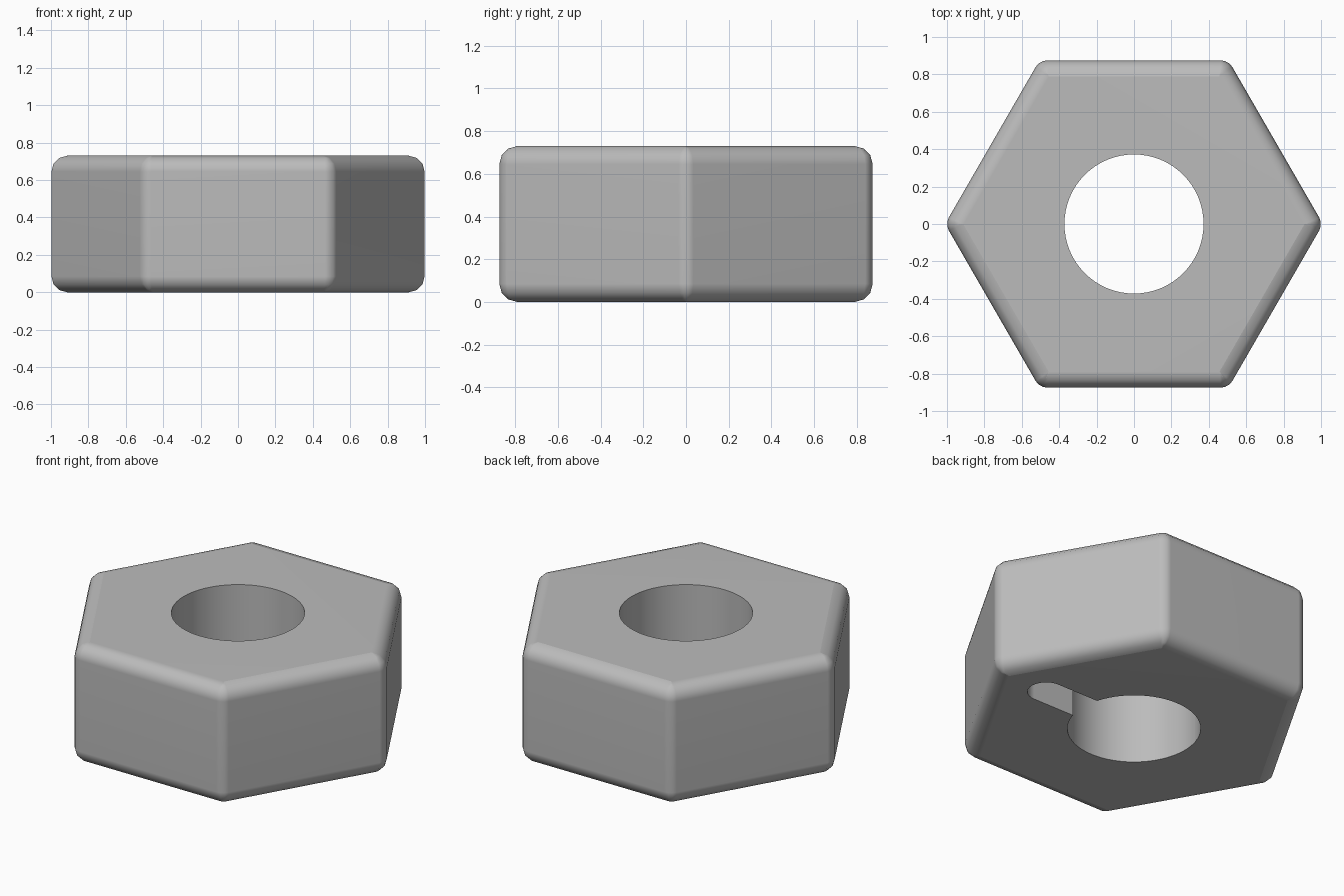
import bpy
import bmesh
import math
from math import radians

APOTHEM, HEIGHT = 0.875, 0.73
HOLE_R = 0.372
SLOT_R, SLOT_REACH, SLOT_DEPTH = 0.105, 0.64, 0.19

default = bpy.data.objects.get("Cube")
if default:
    bpy.data.objects.remove(default, do_unlink=True)

steel = bpy.data.materials.new("plain grey steel")
steel.use_nodes = True
grey = (0.5, 0.5, 0.5, 1)
steel.diffuse_color = grey
steel.node_tree.nodes["Principled BSDF"].inputs["Base Color"].default_value = grey


def prism(name, outline, z0, z1):
    """Closed upright prism over a counter-clockwise outline."""
    bm = bmesh.new()
    base = bm.faces.new([bm.verts.new((x, y, z0)) for x, y in outline])
    top = bmesh.ops.extrude_face_region(bm, geom=[base], use_keep_orig=True)
    verts = [v for v in top["geom"] if isinstance(v, bmesh.types.BMVert)]
    bmesh.ops.translate(bm, verts=verts, vec=(0, 0, z1 - z0))
    bmesh.ops.recalc_face_normals(bm, faces=bm.faces)
    mesh = bpy.data.meshes.new(name)
    bm.to_mesh(mesh)
    bm.free()
    mesh.materials.append(steel)
    obj = bpy.data.objects.new(name, mesh)
    bpy.context.collection.objects.link(obj)
    return obj


def arc(cx, r, start, end, steps):
    angles = [radians(start + (end - start) * i / steps) for i in range(steps + 1)]
    return [(cx + r * math.cos(a), r * math.sin(a)) for a in angles]


# Hexagonal body: lightly rounded corners, then wide rounded rims
nut = prism("hex_nut", arc(0, APOTHEM / math.cos(radians(30)), 0, 300, 5), 0, HEIGHT)
bm = bmesh.new()
bm.from_mesh(nut.data)
upright = [e for e in bm.edges if abs(e.verts[0].co.z - e.verts[1].co.z) > 0.1]
bmesh.ops.bevel(bm, geom=upright, offset=0.04, segments=3, profile=0.5,
                affect='EDGES', clamp_overlap=True)
rims = [e for e in bm.edges if abs(e.verts[0].co.z - e.verts[1].co.z) < 0.1]
bmesh.ops.bevel(bm, geom=rims, offset=0.085, segments=3, profile=0.5,
                affect='EDGES', clamp_overlap=False)
bm.to_mesh(nut.data)
bm.free()

# Through hole and the round-ended slot across the underside
hole = prism("hole_cutter", arc(0, HOLE_R, 0, 354.375, 63), -0.2, HEIGHT + 0.2)
slot_outline = (arc(SLOT_REACH, SLOT_R, -90, 90, 16)
                + arc(-SLOT_REACH, SLOT_R, 90, 270, 16))
slot = prism("slot_cutter", slot_outline, -0.2, SLOT_DEPTH)

bpy.context.view_layer.objects.active = nut
for obj in bpy.context.selected_objects:
    obj.select_set(False)
nut.select_set(True)
for cutter in (hole, slot):
    cut = nut.modifiers.new(cutter.name, 'BOOLEAN')
    cut.operation = 'DIFFERENCE'
    cut.solver = 'EXACT'
    cut.object = cutter
    bpy.ops.object.modifier_apply(modifier=cut.name)
    bpy.data.objects.remove(cutter, do_unlink=True)

# Soft rims and round walls, crisp hole and slot edges
bpy.ops.object.shade_smooth_by_angle(angle=radians(40))
weighted = nut.modifiers.new("flat_faces", 'WEIGHTED_NORMAL')
weighted.keep_sharp = True
